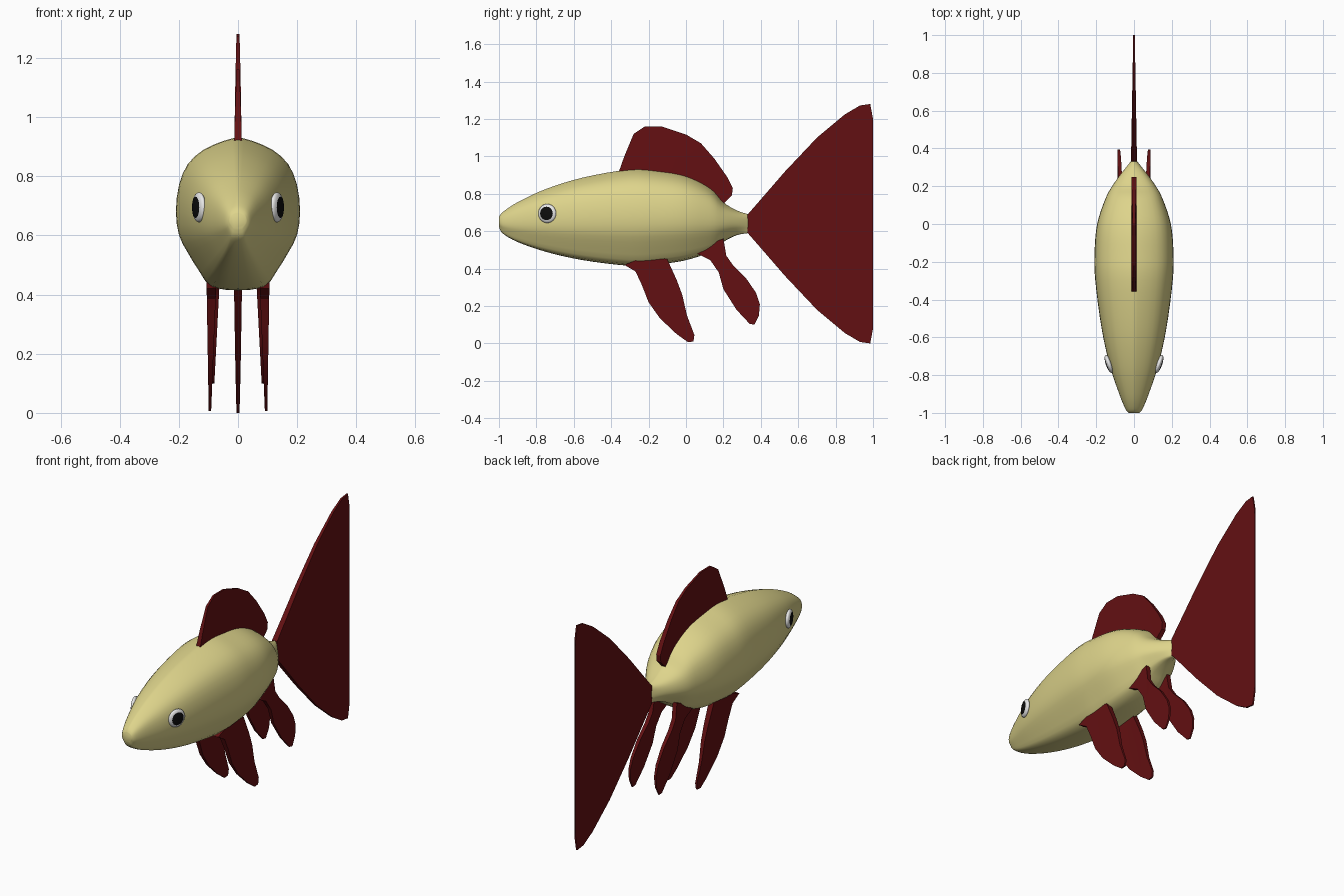
import bpy, bmesh, math
from mathutils import Matrix

if "Cube" in bpy.data.objects:
    bpy.data.objects.remove(bpy.data.objects["Cube"])


def material(name, rgb):
    m = bpy.data.materials.new(name)
    m.diffuse_color = (*rgb, 1)
    m.use_nodes = True
    m.node_tree.nodes["Principled BSDF"].inputs["Base Color"].default_value = m.diffuse_color
    return m


GOLD = material("pale_gold", (0.73, 0.66, 0.26))
RED = material("deep_red", (0.125, 0.005, 0.006))
WHITE = material("eye_white", (0.80, 0.80, 0.80))
BLACK = material("pupil_black", (0.004, 0.004, 0.004))


def finish(name, bm, mats, angle):
    bmesh.ops.recalc_face_normals(bm, faces=bm.faces)
    me = bpy.data.meshes.new(name)
    bm.to_mesh(me)
    bm.free()
    for m in mats:
        me.materials.append(m)
    ob = bpy.data.objects.new(name, me)
    bpy.context.collection.objects.link(ob)
    bpy.ops.object.select_all(action='DESELECT')
    bpy.context.view_layer.objects.active = ob
    ob.select_set(True)
    bpy.ops.object.shade_smooth_by_angle(angle=math.radians(angle))
    return ob


def refine(pts, n):
    """Smooth curve through the points, n steps per span."""
    out = []
    for i in range(len(pts) - 1):
        a, b, c, d = (pts[max(0, min(len(pts) - 1, i + k))] for k in (-1, 0, 1, 2))
        for s in range(n):
            t = s / n
            out.append(tuple(0.5 * (2 * q + (r - p) * t + (2 * p - 5 * q + 4 * r - w) * t * t
                                    + (3 * q - p - 3 * r + w) * t ** 3)
                             for p, q, r, w in zip(a, b, c, d)))
    return out + [pts[-1]]


# Body: stations along y as (y, bottom, top, half width)
stations = refine([
    (-1.0, 0.625, 0.675, 0.028), (-0.98, 0.588, 0.702, 0.045), (-0.9, 0.542, 0.755, 0.078),
    (-0.75, 0.49, 0.825, 0.128), (-0.55, 0.445, 0.887, 0.172), (-0.3, 0.415, 0.93, 0.205),
    (-0.15, 0.423, 0.922, 0.209), (0.0, 0.445, 0.895, 0.195), (0.13, 0.49, 0.83, 0.153),
    (0.2, 0.543, 0.755, 0.116), (0.27, 0.578, 0.712, 0.066), (0.335, 0.59, 0.69, 0.014)], 4)
# Half cross-section from back ridge to belly, as fractions of the station size
half = refine([(0, 1), (0.24, 0.95), (0.57, 0.83), (0.81, 0.65), (0.95, 0.38), (1, 0.03),
               (0.95, -0.28), (0.81, -0.51), (0.62, -0.76), (0.42, -0.96), (0, -1)], 2)
section = half + [(-u, v) for u, v in half[-2:0:-1]]

bm = bmesh.new()
rings = []
for y, lo, hi, w in stations:
    rings.append([bm.verts.new((u * w, y, (lo + hi) / 2 + v * (hi - lo) / 2)) for u, v in section])
n = len(section)
for a, b in zip(rings, rings[1:]):
    for i in range(n):
        bm.faces.new((a[i], a[(i + 1) % n], b[(i + 1) % n], b[i]))
bm.faces.new(rings[0])
bm.faces.new(rings[-1])
finish("body", bm, [GOLD], 50)


# Fins: flat (y, z) outlines whose thickness tapers linearly along one axis
def fin(name, outline, axis, start, end, thick, thin, place=lambda z: 0):
    bm = bmesh.new()
    sides = []
    for s in (-1, 1):
        ring = []
        for p in outline:
            t = min(1, max(0, (p[axis] - start) / (end - start)))
            ring.append(bm.verts.new((place(p[1]) + s * (thick + (thin - thick) * t), *p)))
        sides.append(ring)
    caps = [bm.faces.new(r) for r in sides]
    k = len(outline)
    for i in range(k):
        j = (i + 1) % k
        bm.faces.new((sides[0][i], sides[0][j], sides[1][j], sides[1][i]))
    bmesh.ops.triangulate(bm, faces=caps)
    finish(name, bm, [RED], 30)


fin("dorsal_fin", [
    (-0.36, 0.915), (-0.33, 1.0), (-0.28, 1.12), (-0.22, 1.16), (-0.13, 1.16), (0, 1.117),
    (0.08, 1.07), (0.15, 0.99), (0.22, 0.89), (0.25, 0.83), (0.245, 0.79), (0.2, 0.745),
    (0.1, 0.82), (0, 0.87), (-0.2, 0.90)], 1, 0.93, 1.16, 0.013, 0.005)

upper = [(0.33, 0.69), (0.4, 0.77), (0.53, 0.92), (0.7, 1.1), (0.85, 1.225), (0.93, 1.272),
         (0.985, 1.28), (1.0, 1.2), (0.96, 1.05), (0.9, 0.87), (0.84, 0.725)]
fin("tail_fin", upper + [(0.795, 0.64)] + [(y, 1.28 - z) for y, z in upper[::-1]],
    0, 0.33, 1.0, 0.016, 0.004)

pelvic = [(-0.33, 0.42), (-0.27, 0.385), (-0.235, 0.31), (-0.2, 0.22), (-0.14, 0.135),
          (-0.05, 0.05), (0.01, 0.007), (0.04, 0.01), (0.045, 0.045), (0.005, 0.15),
          (-0.02, 0.26), (-0.05, 0.34), (-0.1, 0.45), (-0.2, 0.47)]
anal = [(0.06, 0.48), (0.13, 0.445), (0.175, 0.38), (0.2, 0.29), (0.27, 0.18), (0.34, 0.105),
        (0.365, 0.1), (0.39, 0.15), (0.395, 0.21), (0.375, 0.27), (0.32, 0.35), (0.25, 0.42),
        (0.215, 0.47), (0.2, 0.56), (0.12, 0.53)]
for s, side in ((-1, "left"), (1, "right")):
    fin(side + "_pelvic_fin", pelvic, 1, 0.42, 0.0, 0.016, 0.004,
        lambda z: s * (0.09 + 0.005 * (1 - z / 0.42)))
    fin(side + "_anal_fin", anal, 1, 0.5, 0.1, 0.013, 0.004,
        lambda z: s * (0.072 + 0.03 * (0.5 - z)))

    # Eye: flattened ball whose outer pole is the pupil
    bm = bmesh.new()
    bmesh.ops.create_uvsphere(bm, u_segments=24, v_segments=12, radius=1)
    for f in bm.faces:
        f.material_index = 1 if f.calc_center_median().z > 0.71 else 0
    bmesh.ops.transform(bm, verts=bm.verts, matrix=(
        Matrix.Translation((s * 0.132, -0.742, 0.695))
        @ Matrix.Rotation(-s * math.radians(20), 4, 'Z')
        @ Matrix.Rotation(s * math.pi / 2, 4, 'Y')
        @ Matrix.Diagonal((0.051, 0.051, 0.017, 1))))
    finish(side + "_eye", bm, [WHITE, BLACK], 60)
